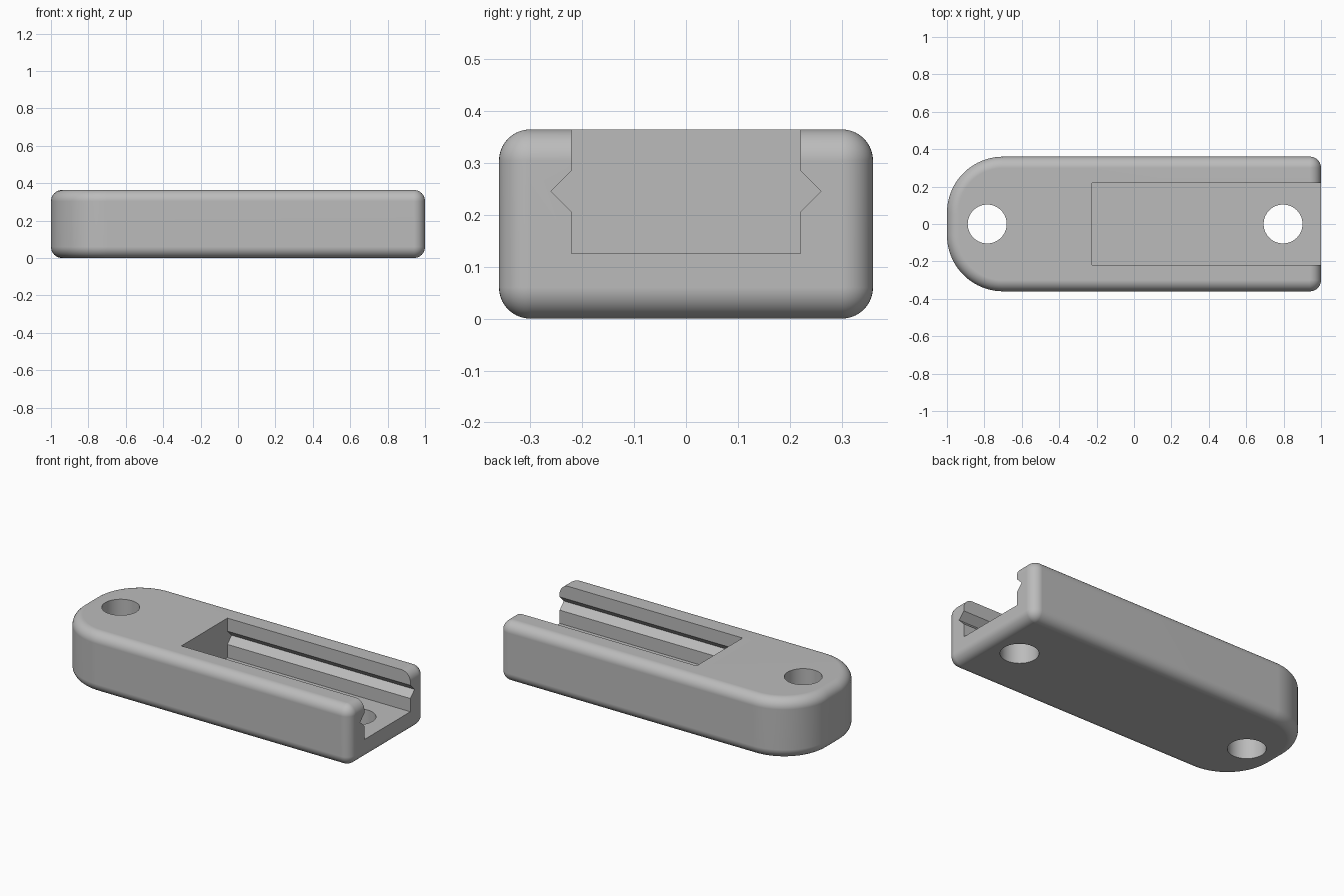
import bpy, bmesh
from math import sin, cos, pi, radians

cube = bpy.data.objects.get("Cube")
if cube:
    bpy.data.objects.remove(cube, do_unlink=True)

LENGTH, WIDTH, HEIGHT = 2.0, 0.72, 0.364
FILLET = 0.06        # edge rounding, also the open end's corner radius
NOSE = 0.30          # corner radius at the closed end
SEGS = 10

grey = bpy.data.materials.new("mid_grey")
grey.use_nodes = True
colour = (0.50, 0.50, 0.50, 1)
grey.diffuse_color = colour
grey.node_tree.nodes["Principled BSDF"].inputs["Base Color"].default_value = colour


def finish(name, bm):
    bmesh.ops.remove_doubles(bm, verts=bm.verts, dist=1e-5)
    bmesh.ops.recalc_face_normals(bm, faces=bm.faces)
    mesh = bpy.data.meshes.new(name)
    bm.to_mesh(mesh)
    bm.free()
    mesh.materials.append(grey)
    obj = bpy.data.objects.new(name, mesh)
    bpy.context.collection.objects.link(obj)
    return obj


def loft(name, rings):
    """Skin a list of equal-length point rings and cap both ends."""
    bm = bmesh.new()
    rows = [[bm.verts.new(p) for p in ring] for ring in rings]
    n = len(rows[0])
    for a, b in zip(rows, rows[1:]):
        for i in range(n):
            j = (i + 1) % n
            bm.faces.new((a[i], a[j], b[j], b[i]))
    bm.faces.new(rows[0][::-1])
    bm.faces.new(rows[-1])
    return finish(name, bm)


def outline(inset, z):
    """Rounded plan outline, shrunk by inset."""
    points = []
    corners = ((1, 1, FILLET, 0), (-1, 1, NOSE, 90), (-1, -1, NOSE, 180), (1, -1, FILLET, 270))
    for sx, sy, r, start in corners:
        cx, cy = sx * (LENGTH / 2 - r), sy * (WIDTH / 2 - r)
        steps = SEGS if r == FILLET else 2 * SEGS
        for i in range(steps + 1):
            a = radians(start) + i / steps * pi / 2
            points.append((cx + (r - inset) * cos(a), cy + (r - inset) * sin(a), z))
    return points


# Body with rounded lower and upper rims
arc = [i / SEGS * pi / 2 for i in range(SEGS + 1)]
lower = [(FILLET * (1 - sin(a)), FILLET * (1 - cos(a))) for a in arc]
upper = [(d, HEIGHT - z) for d, z in reversed(lower)]
body = loft("slide_body", [outline(d, z) for d, z in lower + upper])

# Open channel with a V groove along each wall
half = [(0.22, 0.125), (0.22, 0.205), (0.26, 0.245), (0.22, 0.285), (0.22, 0.5)]
section = half + [(-y, z) for y, z in reversed(half)]
cutters = [loft("channel_cutter", [[(x, y, z) for y, z in section] for x in (-0.225, 1.2)])]

# Screw holes
for name, x in (("closed_end_hole", -0.785), ("open_end_hole", 0.797)):
    ring = [(x + 0.104 * cos(i * pi / 32), 0.104 * sin(i * pi / 32)) for i in range(64)]
    cutters.append(loft(name, [[(px, py, z) for px, py in ring] for z in (-0.1, 0.6)]))

bpy.context.view_layer.objects.active = body
body.select_set(True)
for cutter in cutters:
    cutter.hide_render = True
    cut = body.modifiers.new(cutter.name, "BOOLEAN")
    cut.operation = "DIFFERENCE"
    cut.solver = "EXACT"
    cut.object = cutter
    bpy.ops.object.modifier_apply(modifier=cut.name)
    bpy.data.objects.remove(cutter, do_unlink=True)

# Smooth rounding, crisp channel edges
bpy.ops.object.shade_smooth_by_angle(angle=radians(30))
weighted = body.modifiers.new("weighted_normals", "WEIGHTED_NORMAL")
weighted.keep_sharp = True
